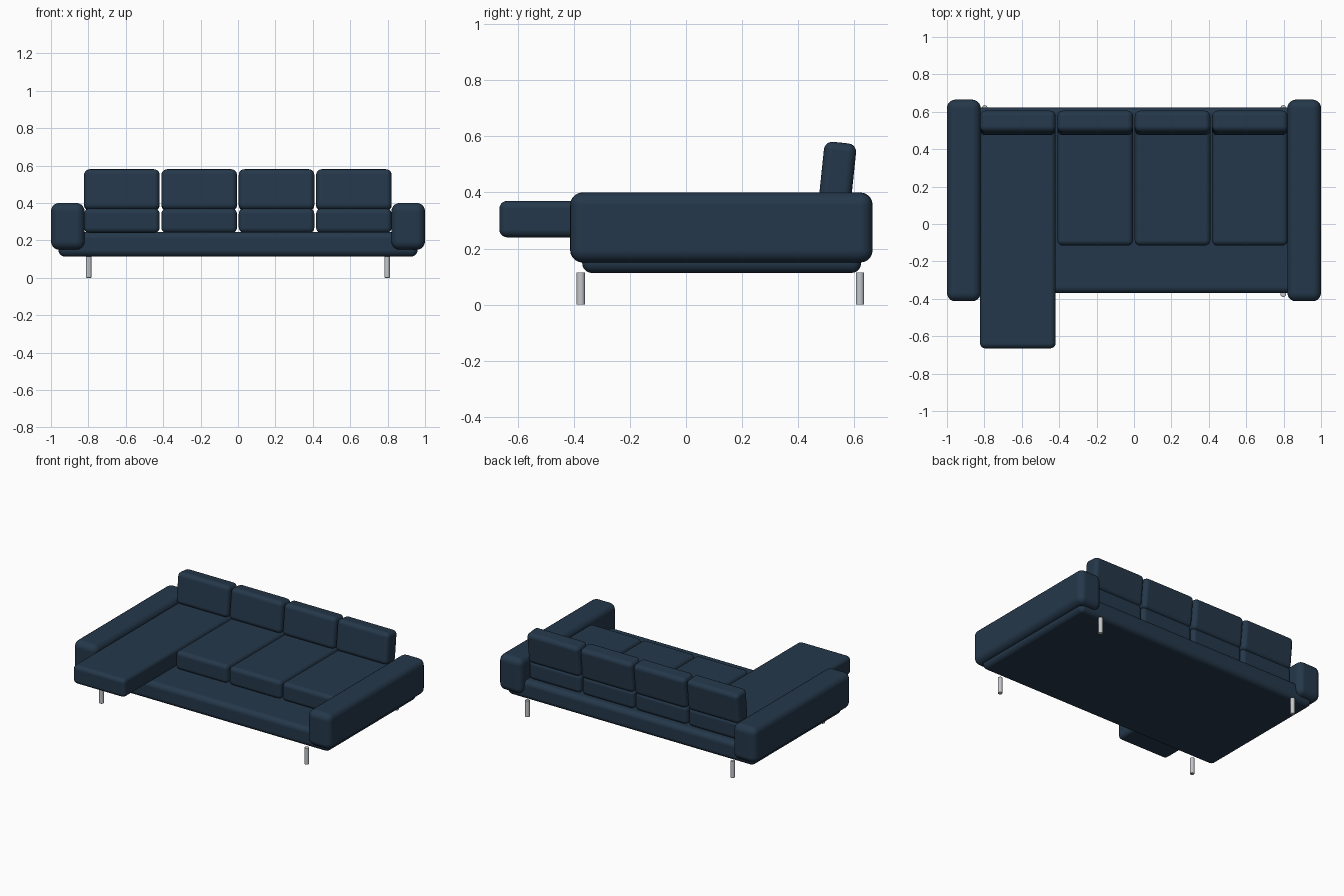
import bpy
import bmesh
from math import radians
from mathutils import Matrix, Vector

cube = bpy.data.objects.get("Cube")
if cube:
    bpy.data.objects.remove(cube, do_unlink=True)


def material(name, color):
    mat = bpy.data.materials.new(name)
    mat.use_nodes = True
    mat.diffuse_color = color
    mat.node_tree.nodes["Principled BSDF"].inputs["Base Color"].default_value = color
    return mat


navy = material("navy fabric", (0.018, 0.039, 0.069, 1))
metal = material("brushed metal", (0.55, 0.57, 0.6, 1))


def add_object(name, bm, mat):
    mesh = bpy.data.meshes.new(name)
    for face in bm.faces:
        face.smooth = True
    bm.to_mesh(mesh)
    bm.free()
    mesh.materials.append(mat)
    obj = bpy.data.objects.new(name, mesh)
    bpy.context.collection.objects.link(obj)
    return obj


def add_bevel(obj, width, segments):
    bevel = obj.modifiers.new("soft edges", "BEVEL")
    bevel.width = width
    bevel.segments = segments
    bevel.harden_normals = True


def padded_box(name, low, high, radius, tilt=0):
    """Upholstered block between two corners, tilted about its own centre."""
    low, high = Vector(low), Vector(high)
    bm = bmesh.new()
    bmesh.ops.create_cube(bm, size=1, matrix=Matrix.Diagonal((*(high - low), 1)))
    obj = add_object(name, bm, navy)
    obj.location = (low + high) / 2
    obj.rotation_euler.x = radians(tilt)
    add_bevel(obj, radius, 5)


# Platform
padded_box("base", (-0.96, -0.37, 0.113), (0.96, 0.624, 0.245), 0.035)

# Arms and legs, mirrored left and right
for side, s in (("left", 1), ("right", -1)):
    x0, x1 = sorted((s * 0.82, s))
    padded_box(side + "_arm", (x0, -0.413, 0.15), (x1, 0.665, 0.4), 0.045)
    for end, y in (("front", -0.375), ("back", 0.62)):
        bm = bmesh.new()
        bmesh.ops.create_cone(bm, cap_ends=True, segments=24, radius1=0.015,
                              radius2=0.015, depth=0.115)
        leg = add_object(f"{end}_{side}_leg", bm, metal)
        leg.location = (s * 0.798, y, 0.0575)
        add_bevel(leg, 0.002, 2)
        leg.modifiers[0].limit_method = "ANGLE"

# Four seats, the first one being the long chaise, each with a back cushion
for i in range(4):
    x = -0.621 + i * 0.4135
    x0, x1 = x - 0.202, x + 0.202
    name, front = ("chaise_seat", -0.665) if i == 0 else (f"seat_cushion_{i}", -0.115)
    padded_box(name, (x0, front, 0.24), (x1, 0.58, 0.37), 0.028)
    padded_box(f"back_cushion_{i + 1}", (x0, 0.483, 0.36), (x1, 0.598, 0.578), 0.03, -6)
